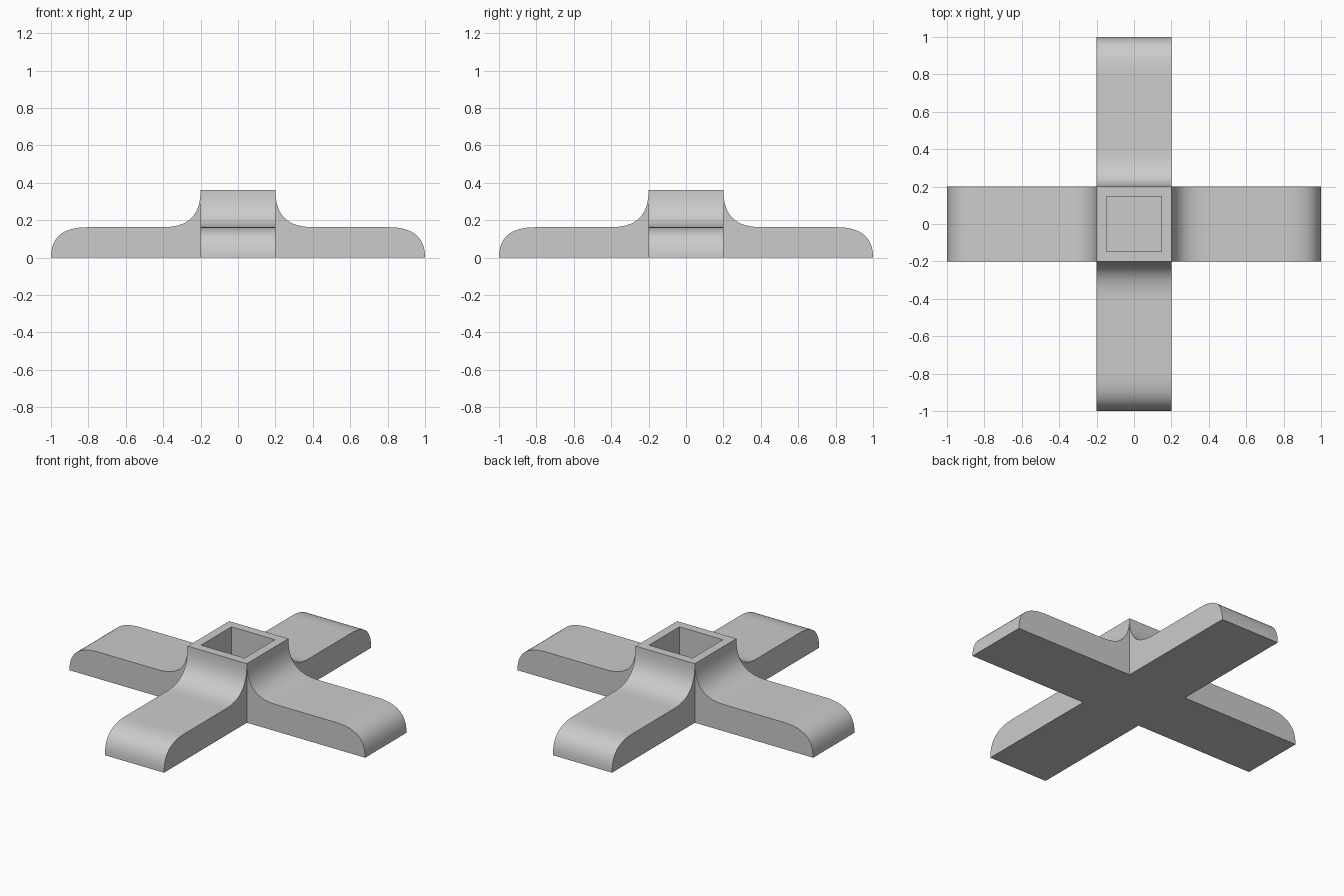
import bpy
import bmesh
from math import pi, radians
from mathutils import Matrix, Vector

if "Cube" in bpy.data.objects:
    bpy.data.objects.remove(bpy.data.objects["Cube"], do_unlink=True)

HALF = 0.2        # half width of the arms and the hub
REACH = 1.0       # arm tip
ARM_TOP = 0.163
HUB_TOP = 0.361
HOLE = 0.147      # half width of the socket
FLOOR = ARM_TOP   # socket floor height
SPREAD = 0.2      # length of each rounded part
STEPS = 14

grey = bpy.data.materials.new("light_grey")
grey.use_nodes = True
colour = (0.6, 0.6, 0.6, 1)
grey.diffuse_color = colour
grey.node_tree.nodes["Principled BSDF"].inputs["Base Color"].default_value = colour


def rounded(start, corner, end, pull=0.68):
    """Curve from start to end, drawn towards the corner."""
    a, c, d = Vector(start), Vector(corner), Vector(end)
    h1, h2 = a.lerp(c, pull), d.lerp(c, pull)
    points = []
    for i in range(STEPS + 1):
        t = i / STEPS
        s = 1 - t
        points.append(a * s**3 + h1 * 3 * s * s * t + h2 * 3 * s * t * t + d * t**3)
    return points


def square(bm, half, z):
    return [bm.verts.new((x * half, y * half, z))
            for x, y in ((-1, -1), (1, -1), (1, 1), (-1, 1))]


def bridge(bm, ring_a, ring_b):
    for i in range(4):
        j = (i + 1) % 4
        bm.faces.new((ring_a[i], ring_a[j], ring_b[j], ring_b[i]))


bm = bmesh.new()

# Arms: side profile with a fillet up to the hub and a rounded tip
profile = [Vector((HALF, 0))]
profile += rounded((HALF, HUB_TOP), (HALF, ARM_TOP), (HALF + SPREAD, ARM_TOP))
profile += rounded((REACH - SPREAD, ARM_TOP), (REACH, ARM_TOP), (REACH, 0))
for quarter in range(4):
    turn = Matrix.Rotation(quarter * pi / 2, 3, "Z")
    sides = [[bm.verts.new(turn @ Vector((p.x, y, p.y))) for p in profile]
             for y in (-HALF, HALF)]
    bm.faces.new(sides[0])
    bm.faces.new(sides[1])
    # The inner end stays open, where the arm joins the hub
    for i in range(1, len(profile)):
        j = (i + 1) % len(profile)
        bm.faces.new((sides[0][i], sides[0][j], sides[1][j], sides[1][i]))

# Hub: underside, rim, socket walls and socket floor
bm.faces.new(square(bm, HALF, 0))
rim_outer = square(bm, HALF, HUB_TOP)
rim_inner = square(bm, HOLE, HUB_TOP)
floor = square(bm, HOLE, FLOOR)
bridge(bm, rim_outer, rim_inner)
bridge(bm, rim_inner, floor)
bm.faces.new(floor)

bmesh.ops.remove_doubles(bm, verts=bm.verts, dist=0.0005)
bmesh.ops.recalc_face_normals(bm, faces=bm.faces)

mesh = bpy.data.meshes.new("cross_base")
bm.to_mesh(mesh)
bm.free()
mesh.materials.append(grey)
base = bpy.data.objects.new("cross_base", mesh)
bpy.context.collection.objects.link(base)

bpy.ops.object.select_all(action="DESELECT")
base.select_set(True)
bpy.context.view_layer.objects.active = base
bpy.ops.object.shade_smooth_by_angle(angle=radians(30))
